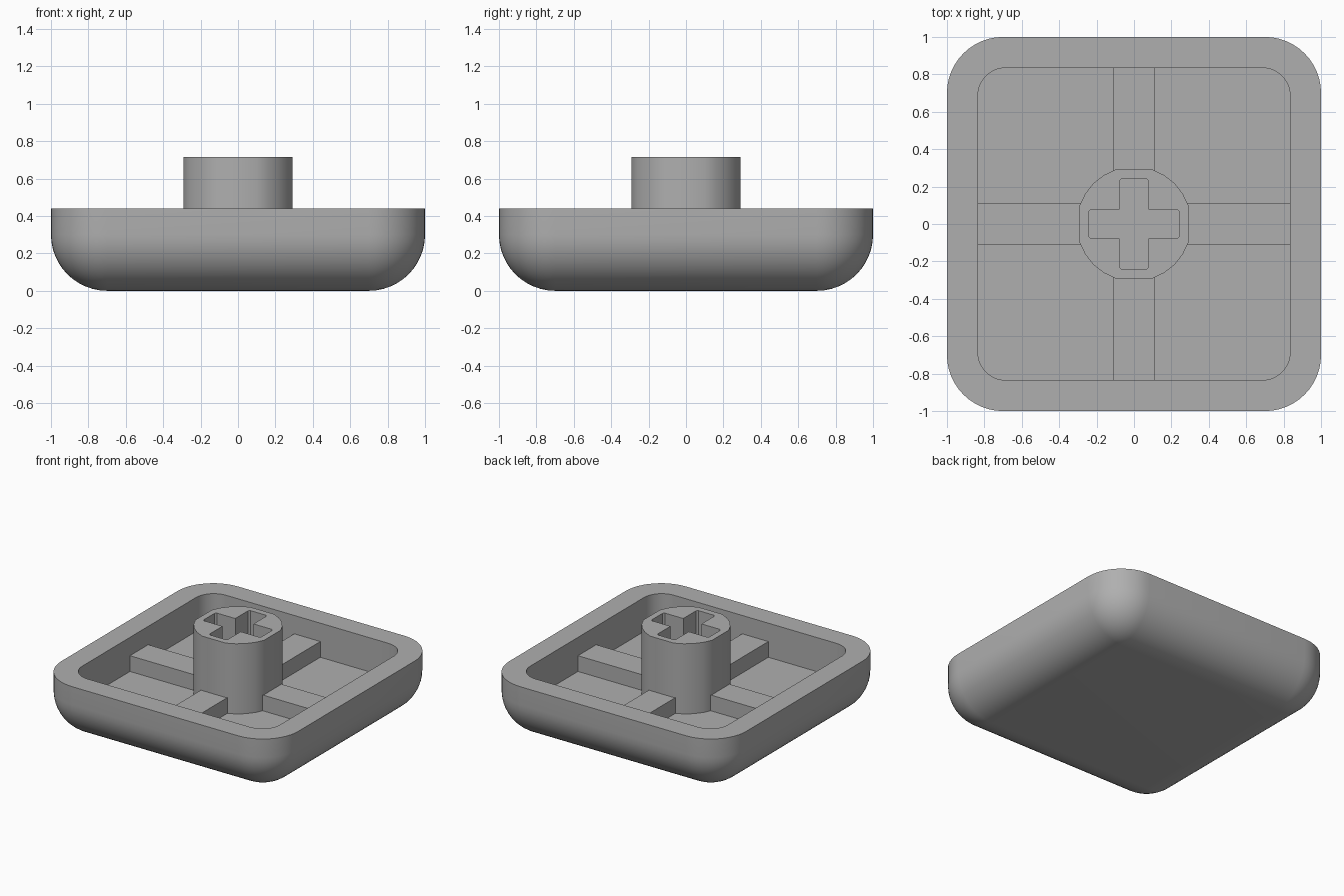
import bpy, bmesh, math
from mathutils import Matrix, Vector

cube = bpy.data.objects.get("Cube")
if cube:
    bpy.data.objects.remove(cube, do_unlink=True)

grey = bpy.data.materials.new("plastic grey")
grey.use_nodes = True
colour = (0.43, 0.43, 0.43, 1)
grey.diffuse_color = colour
grey.node_tree.nodes["Principled BSDF"].inputs["Base Color"].default_value = colour

RIM, FLOOR, RIB_TOP, STEM_TOP = 0.44, 0.18, 0.30, 0.715
ROUND = 0.30      # outer corner and lower edge radius
CAVITY = 0.835    # half width of the hollow


def finish(bm, name):
    bmesh.ops.remove_doubles(bm, verts=bm.verts, dist=1e-5)
    bmesh.ops.recalc_face_normals(bm, faces=bm.faces)
    mesh = bpy.data.meshes.new(name)
    bm.to_mesh(mesh)
    bm.free()
    mesh.materials.append(grey)
    obj = bpy.data.objects.new(name, mesh)
    bpy.context.collection.objects.link(obj)
    bpy.ops.object.select_all(action='DESELECT')
    obj.select_set(True)
    bpy.context.view_layer.objects.active = obj
    bpy.ops.object.shade_smooth_by_angle(angle=math.radians(30))
    return obj


def four_fold(points):
    """Repeat a quarter outline around the z axis."""
    return [Matrix.Rotation(q * math.pi / 2, 2) @ Vector(p)
            for q in range(4) for p in points]


def rounded_square(half, radius, steps=12):
    c = half - radius
    return four_fold([(c + radius * math.cos(a), c + radius * math.sin(a))
                      for a in (i * math.pi / 2 / steps for i in range(steps + 1))])


def prism(bm, outlines, z0, z1):
    """Extrude an outline, with optional holes, from z0 to z1."""
    edges = []
    for outline in outlines:
        vs = [bm.verts.new((p[0], p[1], z0)) for p in outline]
        edges += [bm.edges.new((vs[i - 1], vs[i])) for i in range(len(vs))]
    filled = bmesh.ops.triangle_fill(bm, edges=edges, use_beauty=True)
    faces = [g for g in filled["geom"] if isinstance(g, bmesh.types.BMFace)]
    top = bmesh.ops.extrude_face_region(bm, geom=faces, use_keep_orig=True)
    moved = [g for g in top["geom"] if isinstance(g, bmesh.types.BMVert)]
    bmesh.ops.translate(bm, verts=moved, vec=(0, 0, z1 - z0))


# Shell: rounded underside, straight wall, flat rim and hollow inside
bm = bmesh.new()
sections = []
for i in range(13):
    a = i * math.pi / 24
    r = max(ROUND * math.sin(a), 1e-7)
    sections.append((1 - ROUND + r, r, ROUND * (1 - math.cos(a))))
sections += [(1, ROUND, RIM), (CAVITY, 0.15, RIM), (CAVITY, 0.15, FLOOR)]
rings = [[bm.verts.new((p.x, p.y, z)) for p in rounded_square(h, r)]
         for h, r, z in sections]
for low, high in zip(rings, rings[1:]):
    for i in range(len(low)):
        bm.faces.new((low[i - 1], low[i], high[i], high[i - 1]))
bm.faces.new(rings[0])
bm.faces.new(rings[-1])
finish(bm, "shell")

# Stem: round post with four flats and a cross-shaped socket
post = four_fold([(0.307 * math.cos(math.radians(a)), 0.307 * math.sin(math.radians(a)))
                  for a in (19, 32, 45, 58, 71)])
w, l, c = 0.077, 0.243, 0.012
cross = four_fold([(w, -w), (l - c, -w), (l, c - w), (l, w - c), (l - c, w)])
# drop the inner corner that each arm shares with the next
bm = bmesh.new()
prism(bm, [post, cross], FLOOR - 0.01, STEM_TOP)
finish(bm, "stem")

# Socket floor closes the cross inside the stem
bm = bmesh.new()
prism(bm, [cross], FLOOR - 0.01, 0.27)
finish(bm, "socket_floor")

# Ribs joining the stem to the four walls
for q, side in enumerate(("left", "back", "right", "front")):
    bm = bmesh.new()
    bmesh.ops.create_cube(bm, size=1)
    x0, x1, z0 = 0.26, CAVITY + 0.01, FLOOR - 0.01
    bmesh.ops.scale(bm, verts=bm.verts, vec=(x1 - x0, 0.22, RIB_TOP - z0))
    bmesh.ops.translate(bm, verts=bm.verts, vec=((x0 + x1) / 2, 0, (RIB_TOP + z0) / 2))
    bmesh.ops.rotate(bm, verts=bm.verts, matrix=Matrix.Rotation(q * math.pi / 2, 3, 'Z'))
    finish(bm, side + "_rib")
